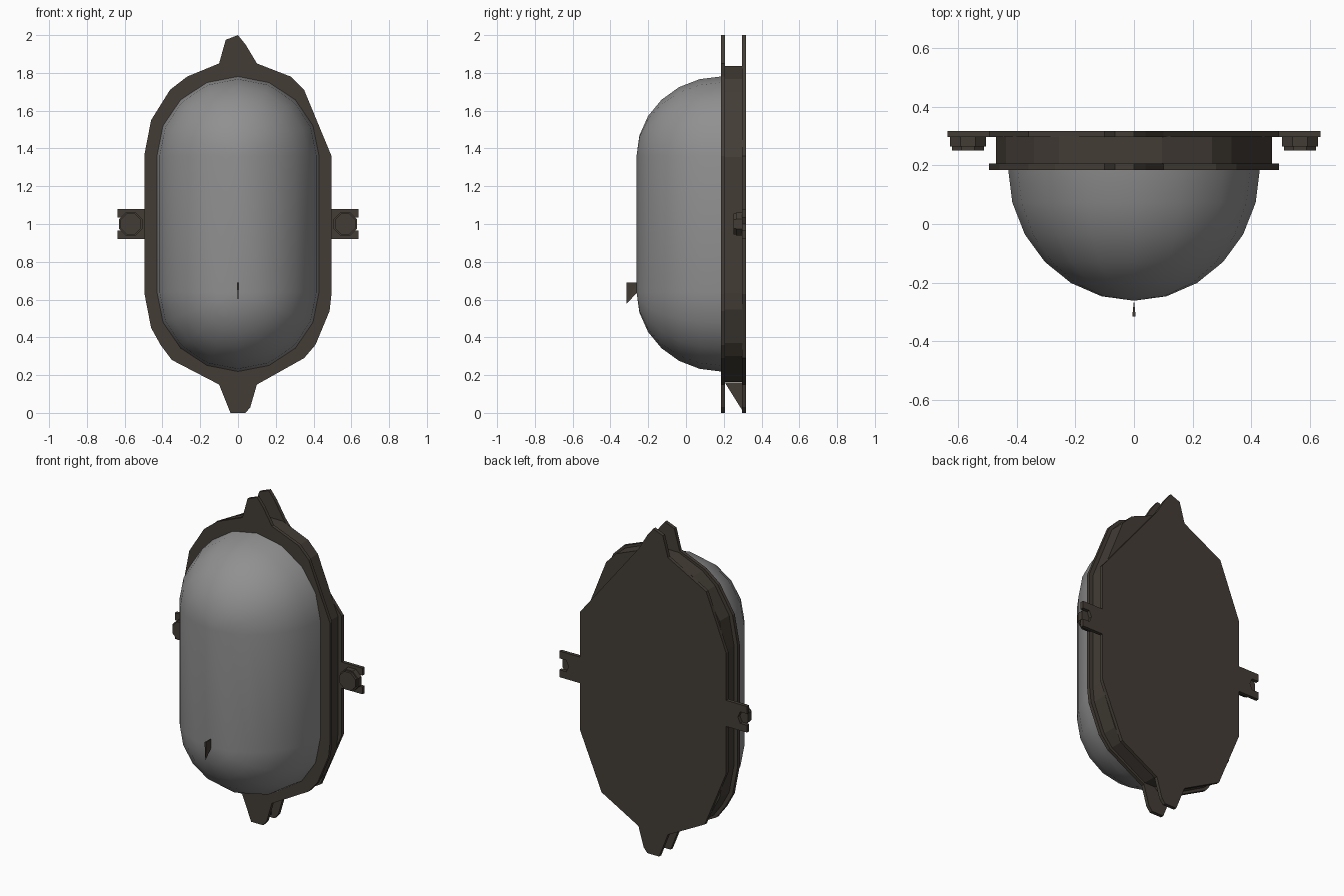
import bpy, bmesh, math

if "Cube" in bpy.data.objects:
    bpy.data.objects.remove(bpy.data.objects["Cube"])


def material(name, rgb):
    m = bpy.data.materials.new(name)
    m.diffuse_color = (*rgb, 1)
    m.use_nodes = True
    m.node_tree.nodes["Principled BSDF"].inputs["Base Color"].default_value = m.diffuse_color
    return m


IRON = material("dark iron", (0.056, 0.046, 0.036))
GLASS = material("frosted glass", (0.28, 0.28, 0.28))


def finish(bm, name, mat):
    bmesh.ops.recalc_face_normals(bm, faces=bm.faces[:])
    me = bpy.data.meshes.new(name)
    bm.to_mesh(me)
    bm.free()
    me.materials.append(mat)
    ob = bpy.data.objects.new(name, me)
    bpy.context.collection.objects.link(ob)
    return ob


def plate(name, loops, y0, y1):
    """Flat x/z outline (with optional hole loop) extruded from y0 to y1."""
    bm = bmesh.new()
    edges = []
    for pts in loops:
        vs = [bm.verts.new((x, y0, z)) for x, z in pts]
        edges += [bm.edges.new((vs[i - 1], vs[i])) for i in range(len(vs))]
    bmesh.ops.triangle_fill(bm, use_beauty=True, use_dissolve=False, edges=edges)
    ext = bmesh.ops.extrude_face_region(bm, geom=bm.faces[:])
    for g in ext["geom"]:
        if isinstance(g, bmesh.types.BMVert):
            g.co.y = y1
    return finish(bm, name, IRON)


def stadium(r, seg=8):
    """Upright capsule outline with straight sides."""
    pts = []
    for cz, start in ((1.36, 0), (0.64, math.pi)):
        for i in range(seg + 1):
            a = start + math.pi * i / seg
            pts.append((r * math.cos(a), cz + r * 0.98 * math.sin(a)))
    return pts


def solid(name, pts, faces):
    bm = bmesh.new()
    vs = [bm.verts.new(p) for p in pts]
    for f in faces:
        bm.faces.new([vs[i] for i in f])
    return finish(bm, name, IRON)


# Outlines: faceted oval with pointed tabs above and below
top_tab = [(0.04, 1.95), (0, 2.0), (-0.065, 1.975)]
bottom_tab = [(-0.04, 0.0), (0.04, 0.0), (0.065, 0.03)]
left = [(-0.10, 1.85), (-0.27, 1.78), (-0.36, 1.71), (-0.46, 1.55), (-0.495, 1.37),
        (-0.495, 0.63), (-0.46, 0.45), (-0.41, 0.36), (-0.35, 0.28), (-0.10, 0.15)]
right = [(0.10, 0.15), (0.35, 0.29), (0.41, 0.36), (0.485, 0.54), (0.495, 0.63),
         (0.495, 1.36), (0.35, 1.71), (0.28, 1.78), (0.10, 1.85)]
back = [(-0.10, 1.85), (-0.36, 1.71), (-0.495, 1.37), (-0.495, 0.63), (-0.35, 0.28),
        (-0.10, 0.15), *bottom_tab, (0.10, 0.15), (0.35, 0.29), (0.495, 0.63),
        (0.495, 1.36), (0.10, 1.85), *top_tab]

# Housing: front flange, recessed wall, back plate
plate("front_flange", [left + bottom_tab + right + top_tab, stadium(0.42)], 0.185, 0.206)
wall = [(x * 0.95, 1 + (z - 1) * 0.985) for x, z in left + right]
plate("housing_wall", [wall, stadium(0.385)], 0.204, 0.299)
plate("back_plate", [back], 0.297, 0.318)

# Glass dome: shrinking capsule rings that end in a vertical ridge
bm = bmesh.new()
rings = []
N = 6
for k in range(N + 1):
    t = math.pi / 2 * k / N
    r = max(0.43 * math.cos(t), 0.0)
    y = 0.19 - 0.452 * math.sin(t)
    rings.append([bm.verts.new((x, y, z)) for x, z in stadium(r)])
for a, b in zip(rings, rings[1:]):
    for i in range(len(a)):
        bm.faces.new((a[i - 1], a[i], b[i], b[i - 1]))
bmesh.ops.remove_doubles(bm, verts=bm.verts[:], dist=0.0005)
dome = finish(bm, "glass_dome", GLASS)
for p in dome.data.polygons:
    p.use_smooth = True

# Slotted side lugs with bolt heads
for s, side in ((1, "right"), (-1, "left")):
    lug = [(0.48, 0.92), (0.637, 0.92), (0.637, 0.965), (0.59, 0.965),
           (0.575, 1.0), (0.59, 1.035), (0.637, 1.035), (0.637, 1.08), (0.48, 1.08)]
    plate(side + "_lug", [[(s * x, z) for x, z in lug]], 0.297, 0.318)
    head = [(s * 0.567 + 0.067 * math.cos(i * math.pi / 4 + math.pi / 8),
             1 + 0.067 * math.sin(i * math.pi / 4 + math.pi / 8)) for i in range(8)]
    plate(side + "_bolt_head", [head], 0.265, 0.298)
    cap = [(s * 0.567 + (x - s * 0.567) * 0.88, 1 + (z - 1) * 0.88) for x, z in head]
    plate(side + "_bolt_cap", [cap], 0.251, 0.266)

# Small spur on the dome
solid("dome_spur",
      [(0, -0.26, 0.69), (0, -0.26, 0.635), (-0.006, -0.316, 0.69),
       (0.006, -0.316, 0.69), (0, -0.316, 0.577)],
      [(0, 2, 3), (0, 1, 4, 2), (0, 3, 4, 1), (2, 4, 3)])

# Wedge between the lower tabs
solid("lower_tab_wedge",
      [(-0.02, 0.206, 0.16), (0.02, 0.206, 0.16), (-0.02, 0.3, 0.16), (0.02, 0.3, 0.16),
       (-0.02, 0.3, 0.01), (0.02, 0.3, 0.01)],
      [(0, 1, 3, 2), (0, 4, 5, 1), (0, 2, 4), (1, 5, 3), (2, 3, 5, 4)])
